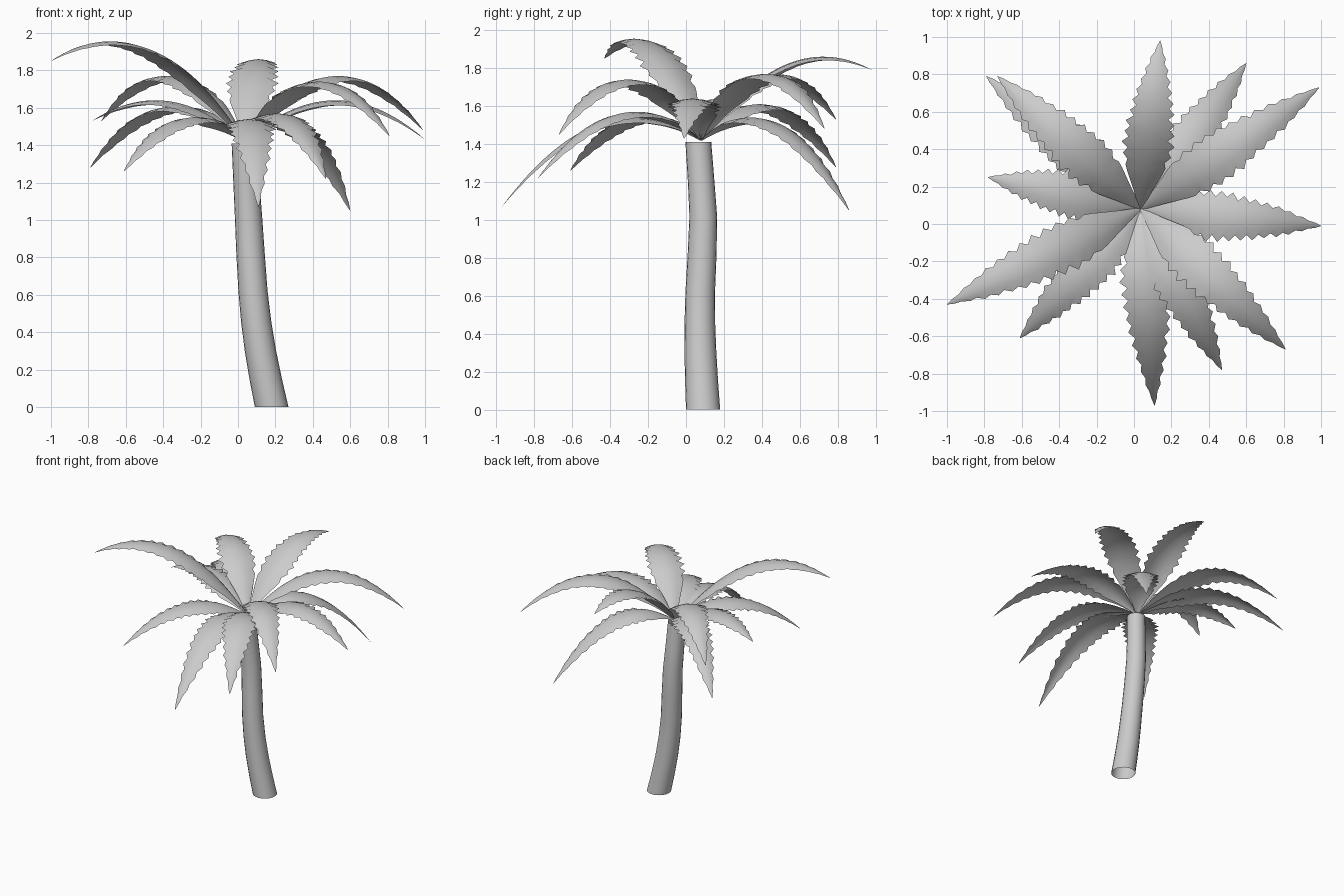
import bpy, bmesh, math, random
from mathutils import Vector

if "Cube" in bpy.data.objects:
    bpy.data.objects.remove(bpy.data.objects["Cube"])

random.seed(4)


def finish(name, bm):
    me = bpy.data.meshes.new(name)
    bm.to_mesh(me)
    bm.free()
    for p in me.polygons:
        p.use_smooth = True
    ob = bpy.data.objects.new(name, me)
    bpy.context.collection.objects.link(ob)
    return ob


def skin(bm, rows, closed=False):
    # bridge successive rows of vertices with quads
    for a, b in zip(rows, rows[1:]):
        n = len(a)
        for i in range(n if closed else n - 1):
            j = (i + 1) % n
            bm.faces.new((a[i], a[j], b[j], b[i]))


def lerp_table(table, t):
    for (t0, v0), (t1, v1) in zip(table, table[1:]):
        if t <= t1:
            return v0 + (v1 - v0) * (t - t0) / (t1 - t0)
    return table[-1][1]


# Curved open trunk: centre x, centre y, z, radius
path = [(0.18, 0.09, 0.0, 0.09), (0.148, 0.082, 0.15, 0.087), (0.12, 0.076, 0.3, 0.084),
        (0.098, 0.073, 0.45, 0.081), (0.08, 0.075, 0.62, 0.078), (0.067, 0.085, 0.82, 0.076),
        (0.056, 0.091, 1.02, 0.073), (0.045, 0.08, 1.2, 0.07), (0.034, 0.065, 1.41, 0.068)]
bm = bmesh.new()
SIDES = 20
rings = []
for x, y, z, r in path:
    rings.append([bm.verts.new((x + r * math.cos(2 * math.pi * i / SIDES),
                                y + r * math.sin(2 * math.pi * i / SIDES), z))
                  for i in range(SIDES)])
skin(bm, rings, closed=True)
finish("trunk", bm)

# Fronds: arched leaf sheets with toothed edges
ROOT = Vector((0.035, 0.08, 1.42))
HALF_WIDTH = [(0, 0.008), (0.1, 0.05), (0.22, 0.105), (0.35, 0.127), (0.5, 0.118),
              (0.65, 0.096), (0.8, 0.066), (0.92, 0.03), (1, 0.001)]
ROWS = 30
COLS = (-1, -0.5, 0, 0.5, 1)


def frond(name, tip_x, tip_y, tip_z, peak_z):
    out = Vector((tip_x - ROOT.x, tip_y - ROOT.y, 0))
    length = out.length
    out.normalize()
    side = Vector((-out.y, out.x, 0))
    # parabola through the root and tip with the wanted peak height
    h, e = peak_z - ROOT.z, tip_z - ROOT.z
    a = 2 * h + 2 * math.sqrt(h * h - h * e)
    b = e - a
    bm = bmesh.new()
    rows = []
    for k in range(ROWS + 1):
        t = k / ROWS
        spine = ROOT + out * (length * t) + Vector((0, 0, a * t + b * t * t))
        tangent = (out * length + Vector((0, 0, a + 2 * b * t))).normalized()
        normal = tangent.cross(side)
        w = lerp_table(HALF_WIDTH, t)
        row = []
        for c in COLS:
            ww = w
            if abs(c) == 1 and 0.26 < t < 0.99:
                tooth = 0.12 if k % 2 else -0.16
                ww *= 1 + tooth * random.uniform(0.6, 1.2)
            row.append(bm.verts.new(spine + side * (ww * c) - normal * (0.24 * w * c * c)))
        rows.append(row)
    skin(bm, rows)
    bmesh.ops.reverse_faces(bm, faces=bm.faces[:])
    bm.normal_update()
    if sum(f.normal.z for f in bm.faces) < 0:
        bmesh.ops.reverse_faces(bm, faces=bm.faces[:])
    finish(name, bm)


# tip x, tip y, tip z, peak z
fronds = [(0.14, 0.98, 1.79, 1.86), (0.60, 0.86, 1.05, 1.54), (0.99, 0.73, 1.48, 1.77),
          (1.00, -0.01, 1.43, 1.64), (0.81, -0.67, 1.45, 1.74), (0.47, -0.78, 1.22, 1.57),
          (0.11, -0.97, 1.07, 1.54), (-0.61, -0.61, 1.26, 1.55), (-1.00, -0.43, 1.85, 1.955),
          (-0.78, 0.25, 1.53, 1.64), (-0.79, 0.79, 1.28, 1.61), (-0.73, 0.79, 1.53, 1.77)]
for i, f in enumerate(fronds, 1):
    frond(f"palm_frond_{i:02d}", *f)
